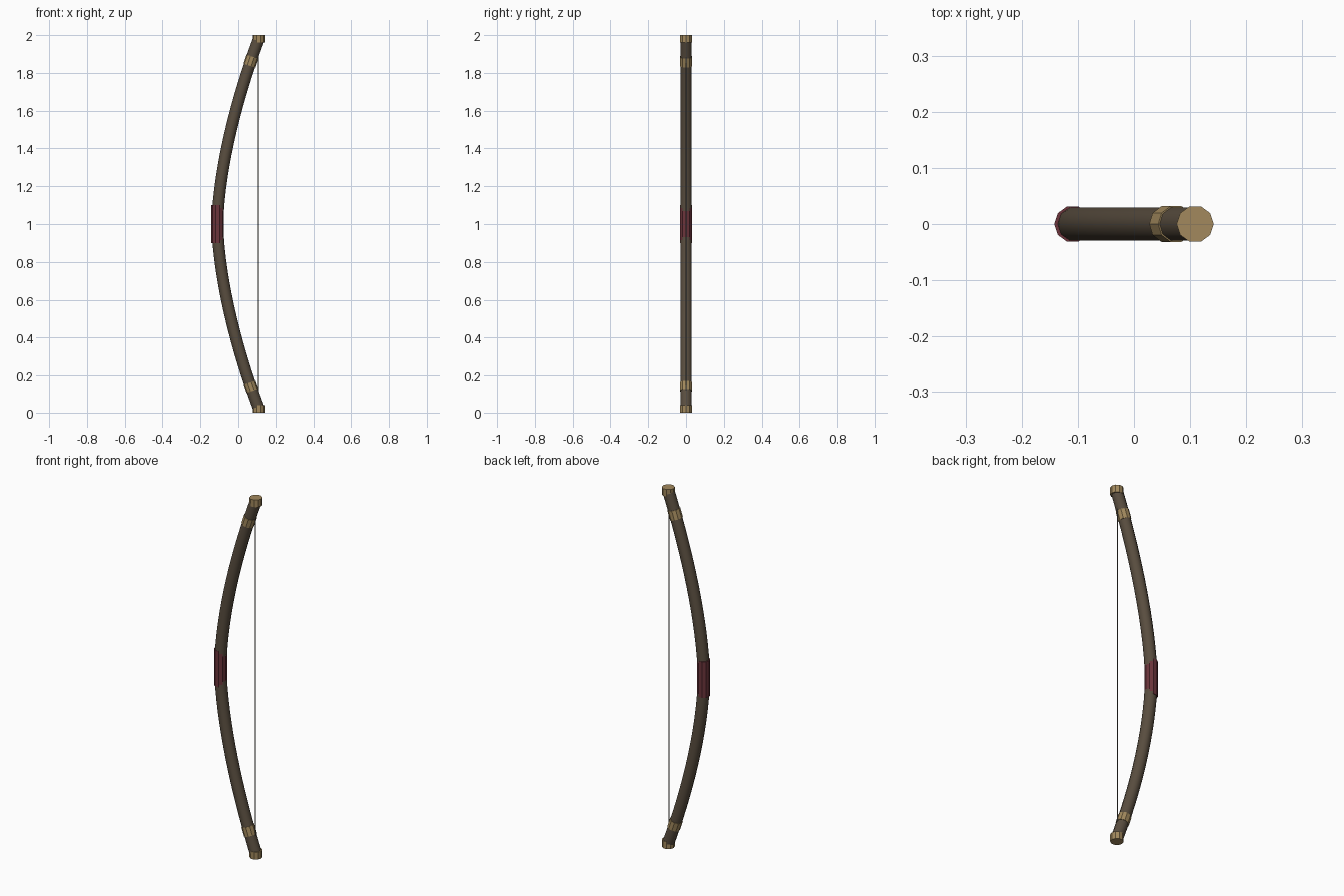
import bpy, bmesh, math
from mathutils import Vector

if "Cube" in bpy.data.objects:
    bpy.data.objects.remove(bpy.data.objects["Cube"])

SIDES = 10


def material(name, rgb):
    m = bpy.data.materials.new(name)
    m.diffuse_color = (*rgb, 1)
    m.use_nodes = True
    m.node_tree.nodes["Principled BSDF"].inputs["Base Color"].default_value = m.diffuse_color
    return m


wood = material("dark_wood", (0.10, 0.075, 0.05))
leather = material("red_leather", (0.15, 0.035, 0.045))
horn = material("horn", (0.36, 0.25, 0.11))
cord = material("cord", (0.12, 0.11, 0.09))


def bow_x(z):
    return -0.11 + 0.226 * abs(z - 1) ** 1.65


def bow_dir(z):
    return Vector((bow_x(z + 0.01) - bow_x(z - 0.01), 0, 0.02)).normalized()


def tube(name, rings, mat, sides=SIDES, smooth=False):
    """Loft rings given as (centre, direction, radius) into a capped tube."""
    bm = bmesh.new()
    loops = []
    for centre, d, r in rings:
        side = Vector((d.z, 0, -d.x))
        loops.append([bm.verts.new(centre + side * (r * math.cos(a)) + Vector((0, r * math.sin(a), 0)))
                      for a in (2 * math.pi * i / sides for i in range(sides))])
    for a, b in zip(loops, loops[1:]):
        for i in range(sides):
            j = (i + 1) % sides
            bm.faces.new((a[i], a[j], b[j], b[i]))
    bm.faces.new(loops[0][::-1])
    bm.faces.new(loops[-1])
    mesh = bpy.data.meshes.new(name)
    bm.to_mesh(mesh)
    bm.free()
    ob = bpy.data.objects.new(name, mesh)
    bpy.context.collection.objects.link(ob)
    mesh.materials.append(mat)
    if smooth:
        bpy.context.view_layer.objects.active = ob
        ob.select_set(True)
        bpy.ops.object.shade_smooth_by_angle(angle=math.radians(40))
        ob.select_set(False)
    return ob


UP = Vector((0, 0, 1))

# Curved wooden limb, tip to tip
zs = [0.018 + 1.964 * i / 32 for i in range(33)]
tube("bow_limb", [(Vector((bow_x(z), 0, z)), bow_dir(z), 0.031) for z in zs], wood, smooth=True)

# Leather grip in the middle
tube("grip", [(Vector((-0.109, 0, z)), UP, 0.033) for z in (0.9, 1.1)], leather)

# Horn tip caps and collars, the same at both ends
for label, s in (("upper", 1), ("lower", -1)):
    ends = sorted((1 + s * 0.96, 1 + s * 1.0))
    tube(label + "_tip_cap", [(Vector((0.109, 0, z)), UP, 0.033) for z in ends], horn)
    zc = 1 + s * 0.862
    d = bow_dir(zc)
    c = Vector((bow_x(zc), 0, zc))
    tube(label + "_collar", [(c + d * t, d, 0.0335) for t in (-0.025, 0.025)], horn)

# Taut string between the tips
tube("bowstring", [(Vector((0.105, 0, z)), UP, 0.0025) for z in (0.02, 1.98)], cord, sides=6)
